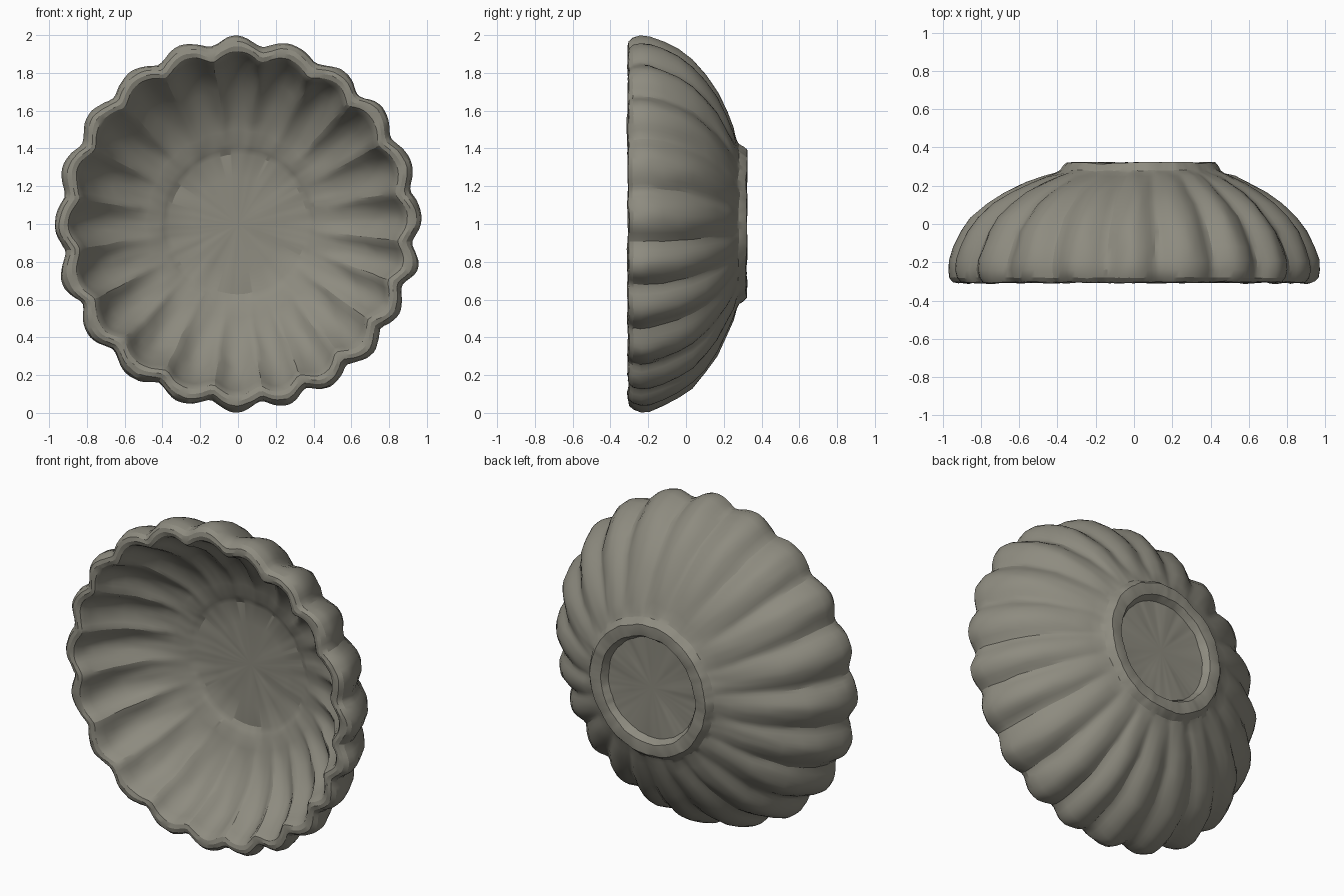
import bpy, bmesh, math
from mathutils import Vector, noise

clay = bpy.data.materials.new("grey_clay")
clay.diffuse_color = (0.27, 0.26, 0.215, 1)

SEG = 252  # steps around the bowl

# Groove angles, clockwise from the top: uneven on the right, regular on the left
GROOVES = [-9, 8, 26.5, 43.5, 61, 79, 96, 110.5, 125.5, 142, 157.5, 172]
GROOVES += [189 + 18 * k for k in range(10)] + [368]

# Profile as (radius, depth y, flute depth, sideways shift), from floor centre over rim to foot
PROFILE = [
    (0.12, 0.125, 0, 0), (0.25, 0.122, 0, 0), (0.37, 0.118, 0, 0), (0.40, 0.105, 0, 0),
    (0.43, 0.09, 0.005, 0), (0.50, 0.075, 0.015, 0), (0.57, 0.05, 0.04, 0), (0.64, 0.015, 0.055, 0),
    (0.71, -0.03, 0.065, 0), (0.77, -0.08, 0.065, 0), (0.82, -0.135, 0.065, 0),
    (0.86, -0.20, 0.062, 0), (0.885, -0.25, 0.06, 0), (0.90, -0.285, 0.06, 0),
    (0.915, -0.302, 0.06, 0), (0.94, -0.308, 0.06, 0), (0.965, -0.302, 0.06, 0),
    (0.985, -0.28, 0.06, 0), (0.995, -0.24, 0.062, 0), (0.99, -0.19, 0.065, 0),
    (0.965, -0.12, 0.068, 0), (0.925, -0.04, 0.07, 0), (0.87, 0.035, 0.07, 0),
    (0.79, 0.105, 0.065, 0.005), (0.70, 0.165, 0.058, 0.01), (0.60, 0.215, 0.045, 0.02),
    (0.51, 0.25, 0.025, 0.03), (0.45, 0.268, 0.008, 0.035), (0.425, 0.28, 0, 0.035),
    (0.412, 0.30, 0, 0.035), (0.395, 0.320, 0, 0.035), (0.36, 0.323, 0, 0.035),
    (0.325, 0.318, 0, 0.035), (0.312, 0.30, 0, 0.035), (0.30, 0.278, 0, 0.035),
    (0.15, 0.276, 0, 0.035),
]


def lobe(t):
    """0 on a lobe crest, 1 in a groove; t is degrees clockwise from the top."""
    for a, b in zip(GROOVES, GROOVES[1:]):
        if a <= t <= b:
            c = math.sin(math.pi * (t - a) / (b - a))
            return 1 - (math.sqrt(c * c + 0.05) - 0.025)
    return 1


def place(r, y, depth, shift, t):
    a = math.radians(t)
    rr = r - depth * lobe(t)
    p = Vector((rr * math.sin(a) * 0.98 + shift, y, 1.0 + rr * math.cos(a)))
    p += noise.noise_vector(p * 9) * 0.008      # hand-worked unevenness
    p += noise.noise_vector(p * 25) * 0.003
    p.y = min(max(p.y, -0.32), 0.325)
    return p


bm = bmesh.new()
rings = []
for r, y, d, s in PROFILE:
    rings.append([bm.verts.new(place(r, y, d, s, i * 360 / SEG)) for i in range(SEG)])
for a, b in zip(rings, rings[1:]):
    for i in range(SEG):
        j = (i + 1) % SEG
        bm.faces.new((a[i], a[j], b[j], b[i]))
# close the inside floor and the foot recess
for ring, y, x in ((rings[0], 0.125, 0), (rings[-1], 0.276, 0.035)):
    c = bm.verts.new((x, y, 1.0))
    for i in range(SEG):
        bm.faces.new((ring[i], ring[(i + 1) % SEG], c))
bmesh.ops.recalc_face_normals(bm, faces=bm.faces)

mesh = bpy.data.meshes.new("fluted_bowl")
bm.to_mesh(mesh)
bm.free()
mesh.materials.append(clay)
bowl = bpy.data.objects.new("fluted_bowl", mesh)
bpy.context.collection.objects.link(bowl)
bpy.context.view_layer.objects.active = bowl
bowl.select_set(True)
bpy.ops.object.shade_smooth_by_angle(angle=math.radians(25))
